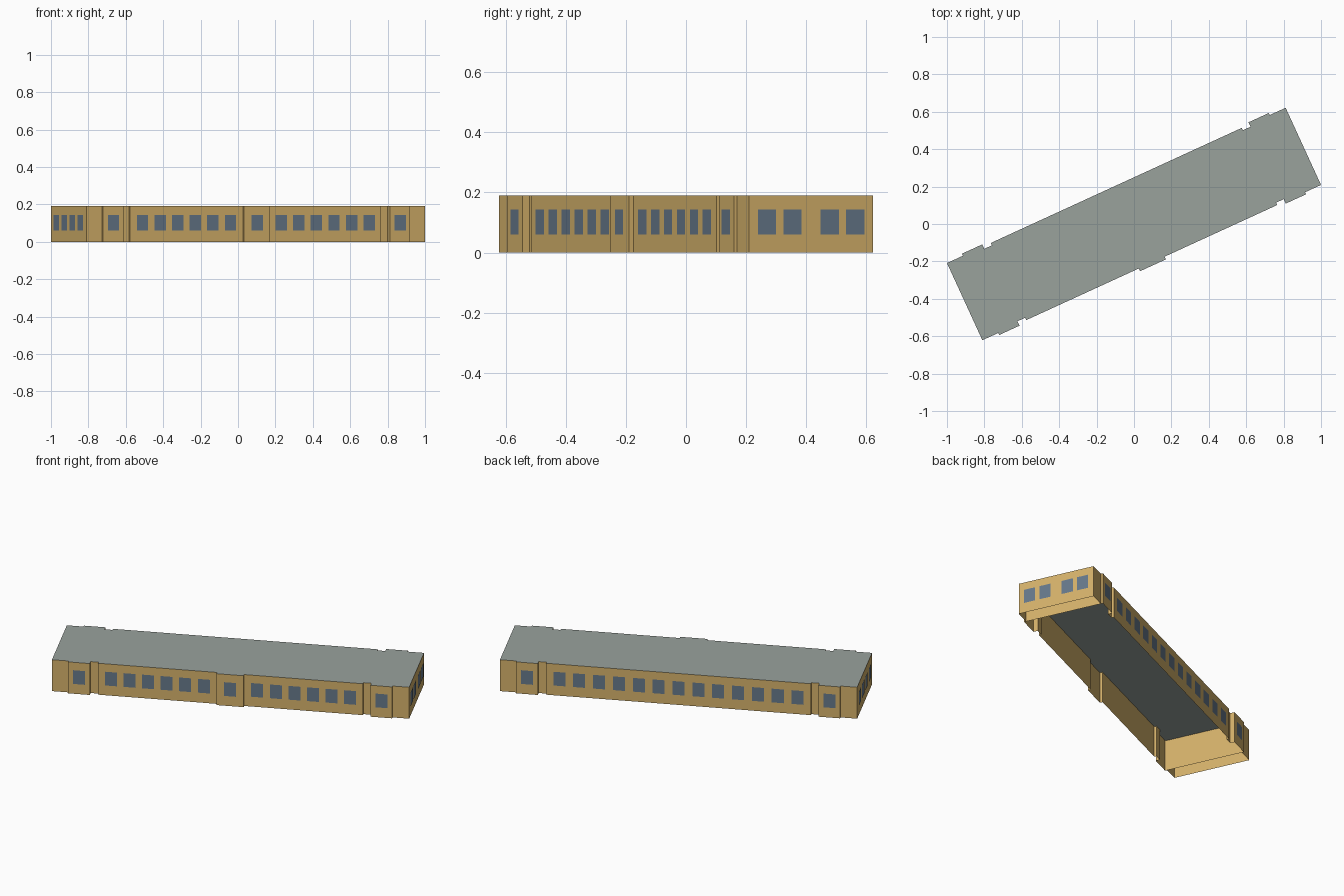
import bpy
import math
from mathutils import Matrix

cube = bpy.data.objects.get("Cube")
if cube:
    bpy.data.objects.remove(cube, do_unlink=True)

HEIGHT = 0.19
HALF_LENGTH = 0.996
HALF_WIDTH = 0.227
SILL, LINTEL = 0.06, 0.143
WINDOW_WIDTH = 0.067
TURN = Matrix.Rotation(math.atan2(0.83, 1.81), 4, "Z")


def material(name, colour):
    mat = bpy.data.materials.new(name)
    mat.use_nodes = True
    mat.diffuse_color = (*colour, 1)
    mat.node_tree.nodes["Principled BSDF"].inputs["Base Color"].default_value = (*colour, 1)
    return mat


def add_object(name, verts, faces, mat):
    mesh = bpy.data.meshes.new(name)
    mesh.from_pydata(verts, [], faces)
    mesh.materials.append(mat)
    obj = bpy.data.objects.new(name, mesh)
    obj.matrix_world = TURN
    bpy.context.collection.objects.link(obj)
    return obj


tan = material("tan wall", (0.66, 0.44, 0.145))
grey = material("grey roof", (0.32, 0.36, 0.335))
glass = material("blue grey glass", (0.133, 0.188, 0.254))

# Plan of one half of a long side: (end position, depth) per wall section
BAY, RECESS, CENTRE = 0.239, 0.213, 0.243
half_side = [(0.738, HALF_WIDTH), (0.783, RECESS), (0.903, BAY), (HALF_LENGTH, HALF_WIDTH)]


def side_plan(inner):
    """Corner points from the middle of a side out to its end."""
    points = list(inner)
    start = None
    for end, depth in half_side:
        if start is not None:
            points.append((start, depth))
        points.append((end, depth))
        start = end
    return points


front_half = side_plan([(0.076, CENTRE), (0.076, HALF_WIDTH)])
back_half = side_plan([])
outline = [(-x, -y) for x, y in reversed(front_half)]
outline += [(x, -y) for x, y in front_half]
outline += [(x, y) for x, y in reversed(back_half)]
outline += [(-x, y) for x, y in back_half]

# Outer walls, open underneath
n = len(outline)
verts = [(x, y, z) for z in (0, HEIGHT) for x, y in outline]
add_object("outer_walls", verts,
           [(i, (i + 1) % n, (i + 1) % n + n, i + n) for i in range(n)], tan)

# Flat roof following the plan
add_object("flat_roof", [(x, y, HEIGHT) for x, y in outline], [tuple(range(n))], grey)

# Cross walls behind the two end blocks
for name, x in (("left_cross_wall", 0.903), ("right_cross_wall", -0.903)):
    corners = [(x, -HALF_WIDTH, 0), (x, HALF_WIDTH, 0),
               (x, HALF_WIDTH, HEIGHT - 0.001), (x, -HALF_WIDTH, HEIGHT - 0.001)]
    add_object(name, corners, [(0, 1, 2, 3)], tan)


def windows(name, panes, angle):
    """Thin panes on walls facing -y, swung round to the given side."""
    verts, faces = [], []
    spin = Matrix.Rotation(angle, 4, "Z")
    for along, depth in panes:
        base = len(verts)
        y = -depth - 0.002
        a, b = along - WINDOW_WIDTH / 2, along + WINDOW_WIDTH / 2
        verts += [(a, y, SILL), (b, y, SILL), (b, y, LINTEL), (a, y, LINTEL)]
        faces.append(tuple(range(base, base + 4)))
    obj = add_object(name, verts, faces, glass)
    obj.data.transform(spin)


# Window rows
bay_panes = [(s * 0.843, BAY) for s in (-1, 1)]
front = [(s * (0.149 + 0.1035 * k), HALF_WIDTH) for s in (-1, 1) for k in range(6)]
back = [(0.1107 * (k - 6), HALF_WIDTH) for k in range(13)]
windows("front_windows", front + bay_panes + [(0, CENTRE)], 0)
windows("back_windows", back + bay_panes, math.pi)
windows("left_end_windows", [(s * d, HALF_LENGTH) for s in (-1, 1) for d in (0.068, 0.161)],
        math.pi / 2)
windows("right_end_windows", [(s * d, HALF_LENGTH) for s in (-1, 1) for d in (0.051, 0.154)],
        -math.pi / 2)
